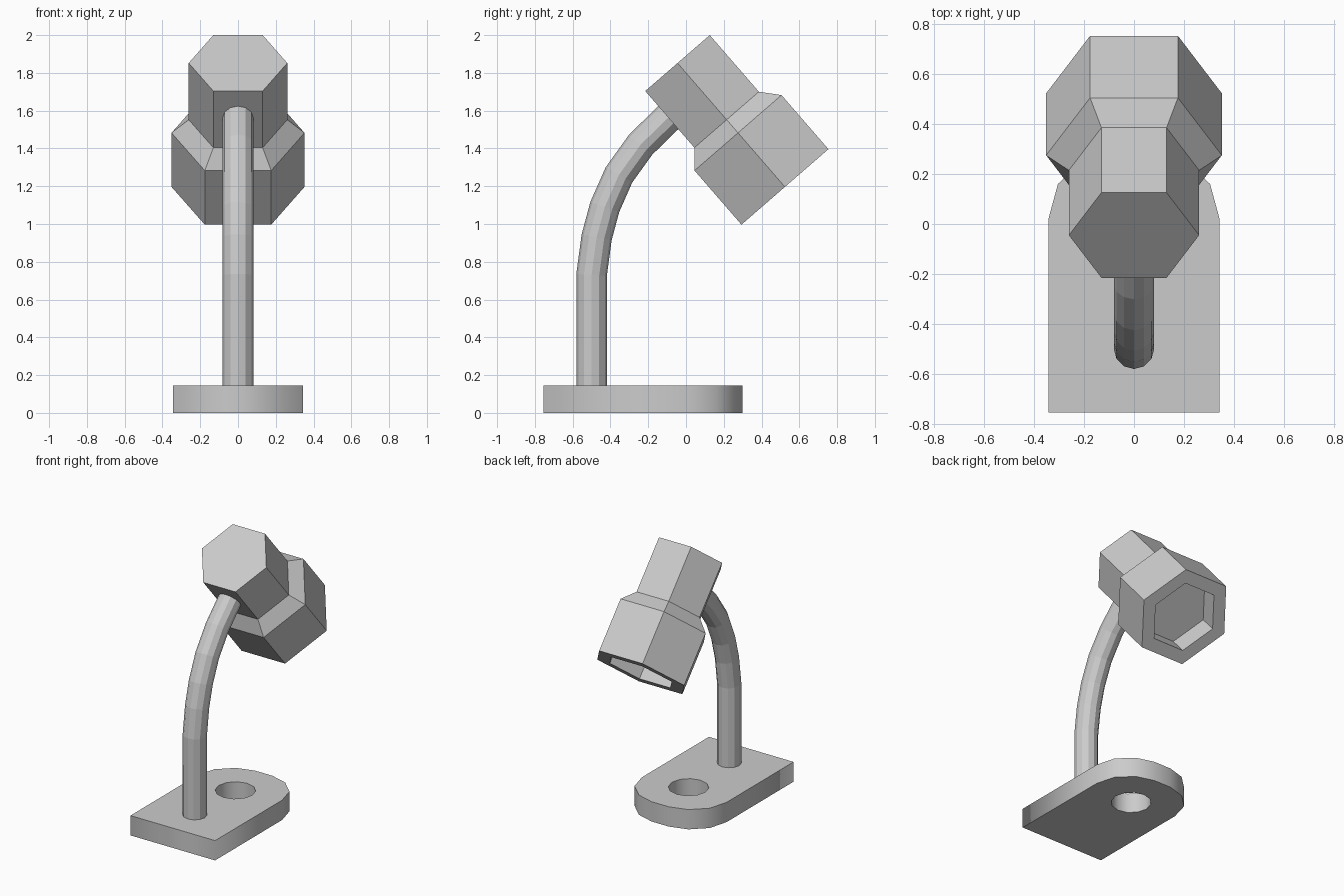
import bpy, bmesh, math
from mathutils import Vector

if "Cube" in bpy.data.objects:
    bpy.data.objects.remove(bpy.data.objects["Cube"])


def lofted(name, rings):
    """Mesh skinned through a list of rings, closed with a cap at both ends."""
    bm = bmesh.new()
    loops = [[bm.verts.new(p) for p in ring] for ring in rings]
    n = len(loops[0])
    for a, b in zip(loops, loops[1:]):
        for i in range(n):
            j = (i + 1) % n
            bm.faces.new((a[i], a[j], b[j], b[i]))
    bm.faces.new(loops[0])
    bm.faces.new(loops[-1])
    bmesh.ops.recalc_face_normals(bm, faces=bm.faces)
    mesh = bpy.data.meshes.new(name)
    bm.to_mesh(mesh)
    bm.free()
    ob = bpy.data.objects.new(name, mesh)
    bpy.context.collection.objects.link(ob)
    return ob


def ring(centre, axis, radius, sides):
    """Regular polygon around an axis lying in the YZ plane, one corner on +x."""
    side = Vector((1, 0, 0))
    up = side.cross(axis).normalized()
    angles = [math.tau * i / sides for i in range(sides)]
    return [centre + radius * (math.cos(a) * side + math.sin(a) * up) for a in angles]


# Base: plate with a rounded back end and a round through hole
half = [(0.343, -0.755), (0.343, 0.02), (0.305, 0.16), (0.20, 0.26), (0.07, 0.298)]
outline = half + [(-x, y) for x, y in reversed(half)]
hole = [(0.135 * math.cos(math.tau * i / 12), -0.03 + 0.135 * math.sin(math.tau * i / 12))
        for i in range(12)]
curve = bpy.data.curves.new("base", 'CURVE')
curve.dimensions = '2D'
curve.fill_mode = 'BOTH'
curve.extrude = 0.0725
for points in (outline, hole):
    spline = curve.splines.new('POLY')
    spline.points.add(len(points) - 1)
    for p, (x, y) in zip(spline.points, points):
        p.co = (x, y, 0, 1)
    spline.use_cyclic_u = True
base = bpy.data.objects.new("base", curve)
base.location.z = 0.0725
bpy.context.collection.objects.link(base)
bpy.context.view_layer.objects.active = base
base.select_set(True)
bpy.ops.object.convert(target='MESH')

# Curved neck: 12-sided tube along a bent path
path = [Vector((0, y, z)) for y, z in
        [(-0.5, 0.12), (-0.5, 0.73), (-0.473, 0.93), (-0.43, 1.09),
         (-0.355, 1.26), (-0.24, 1.42), (-0.097, 1.56), (0.0, 1.64)]]
rings = []
for i, p in enumerate(path):
    before = path[max(i - 1, 0)]
    after = path[min(i + 1, len(path) - 1)]
    tangent = (p - before).normalized() + (after - p).normalized()
    rings.append(ring(p, tangent, 0.081, 12))
lofted("neck", rings)

# Lamp head: hexagonal stepped shell with a recessed mouth
back = Vector((0, -0.045, 1.852))
aim = Vector((0, 0.655, -0.755)).normalized()
profile = [(0, 0.261), (0.397, 0.261), (0.489, 0.352), (0.868, 0.352),
           (0.868, 0.25), (0.718, 0.25)]
lofted("lamp_head", [ring(back + aim * d, aim, r, 6) for d, r in profile])
